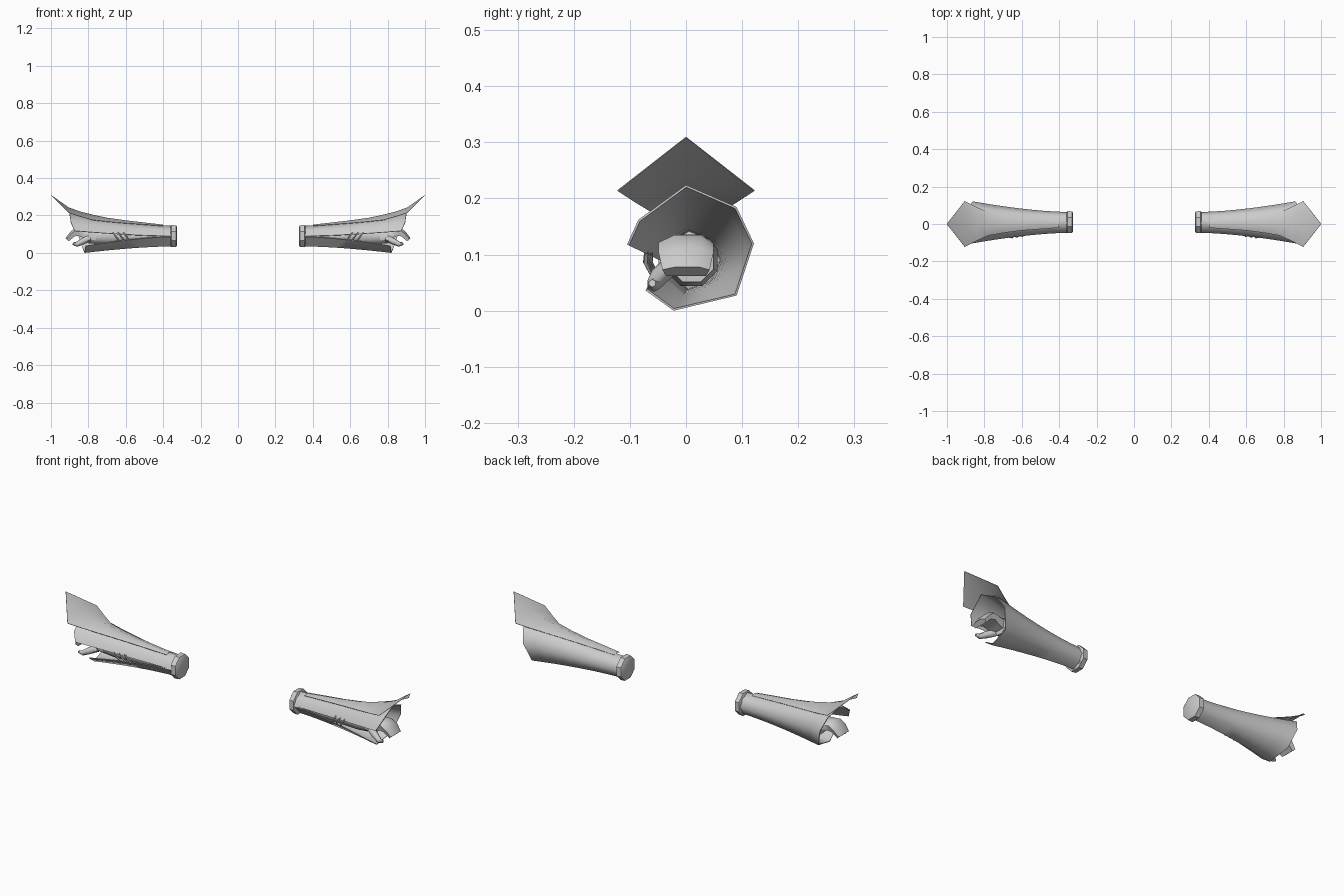
import bpy, bmesh, math
from mathutils import Vector

cube = bpy.data.objects.get("Cube")
if cube:
    bpy.data.objects.remove(cube, do_unlink=True)

grey = bpy.data.materials.new("plain_grey")
grey.use_nodes = True
GREY = (0.6, 0.6, 0.6, 1)
grey.diffuse_color = GREY
grey.node_tree.nodes["Principled BSDF"].inputs["Base Color"].default_value = GREY


def loft(name, rings, closed=True, caps=True, thickness=0, angle=60):
    """Skin matching rings of points, then mirror to the other arm."""
    bm = bmesh.new()
    rows = [[bm.verts.new(p) for p in ring] for ring in rings]
    n = len(rows[0])
    for a, b in zip(rows, rows[1:]):
        for j in range(n if closed else n - 1):
            k = (j + 1) % n
            bm.faces.new((a[j], b[j], b[k], a[k]))
    if closed and caps:
        bm.faces.new(rows[0])
        bm.faces.new(rows[-1])
    bmesh.ops.remove_doubles(bm, verts=bm.verts, dist=0.0002)
    if closed:
        bmesh.ops.recalc_face_normals(bm, faces=bm.faces)
    mesh = bpy.data.meshes.new(name)
    bm.to_mesh(mesh)
    bm.free()
    mesh.materials.append(grey)
    ob = bpy.data.objects.new(name, mesh)
    bpy.context.collection.objects.link(ob)
    bpy.ops.object.select_all(action='DESELECT')
    ob.select_set(True)
    bpy.context.view_layer.objects.active = ob
    if thickness:
        solid = ob.modifiers.new("thickness", 'SOLIDIFY')
        solid.thickness, solid.offset = thickness, -1
        bpy.ops.object.modifier_apply(modifier="thickness")
    ob.modifiers.new("other_arm", 'MIRROR').use_axis[0] = True
    bpy.ops.object.modifier_apply(modifier="other_arm")
    bpy.ops.object.shade_smooth_by_angle(angle=math.radians(angle))
    return ob


def round_ring(x, r, sides=8, cy=0.01, cz=0.09):
    return [(x, cy + r * math.sin(math.tau * (i + .5) / sides),
             cz + r * math.cos(math.tau * (i + .5) / sides)) for i in range(sides)]


def tube(name, path, radii, sides=6):
    """Tapered tube along a short path."""
    pts = [Vector(p) for p in path]
    rings = []
    for i, p in enumerate(pts):
        d = (pts[min(i + 1, len(pts) - 1)] - pts[max(i - 1, 0)]).normalized()
        u = d.cross(Vector((0, 1, 0))).normalized()
        v = d.cross(u)
        rings.append([p + radii[i] * (u * math.cos(math.tau * k / sides) +
                                      v * math.sin(math.tau * k / sides))
                      for k in range(sides)])
    return loft(name, rings)


# Flared sleeve: open at the front along a widening slit
start = [(-.047, .090), (-.033, .122), (.005, .145), (.046, .128),
         (.064, .090), (.046, .050), (.002, .035), (-.046, .086)]
end = [(.872, -.105, .118), (.893, -.085, .162), (.902, 0, .224), (.885, .090, .185),
       (.862, .121, .120), (.832, .090, .027), (.820, -.022, 0), (.815, -.072, .036)]
rings = []
for i in range(9):
    t = i / 8
    f = t ** 1.6
    rings.append([(.35 + t * (e[0] - .35), s[0] + f * (e[1] - s[0]), s[1] + f * (e[2] - s[1]))
                  for s, e in zip(start, end)])
loft("sleeve", rings, closed=False, thickness=0.004)

# Cuff at the elbow end
loft("cuff", [round_ring(x, r) for x, r in
              ((.325, .052), (.331, .062), (.356, .064), (.362, .052))], angle=40)

# Arm inside the sleeve
loft("forearm", [round_ring(x, r) for x, r in ((.36, .044), (.6, .047), (.70, .05), (.80, .042))])

# Pointed guard plate running along the top of the sleeve
plate = [(.40, .151, .020, .145), (.60, .174, .035, .159), (.70, .188, .048, .168),
         (.78, .205, .062, .177), (.84, .220, .090, .194), (.905, .243, .122, .215),
         (1.0, .31, 0, .31)]
loft("guard_plate", [[(x, -w, zs), (x, 0, z), (x, w, zs)] for x, z, w, zs in plate],
     closed=False, thickness=0.002)

# Mitten-shaped hand curling downwards: x, z, half width, half thickness, bend
rings = []
for x, z, w, h, bend in ((.76, .092, .036, .034, 0), (.82, .102, .042, .032, 0),
                         (.86, .111, .049, .025, 20), (.886, .098, .049, .018, 42),
                         (.912, .069, .042, .014, 50)):
    a = math.radians(bend)
    shape = ((-1, .45), (-.45, 1), (.55, 1), (1, .4), (.85, -.8), (-.85, -.8))
    rings.append([(x + v * h * math.sin(a), u * w, z + v * h * math.cos(a)) for u, v in shape])
loft("hand", rings)

# Thumb
tube("thumb", [(.795, -.030, .078), (.83, -.047, .062), (.862, -.058, .046), (.883, -.060, .049)],
     [.018, .017, .013, .007])

# Laces crossing the slit
for i in range(3):
    x = .595 + i * .028
    y = -.060 - i * .004
    tube(f"lace_{i + 1}", [(x - .012, y + .006, .066), (x + .002, y - .004, .086),
                           (x + .018, y - .002, .110)], [.004, .005, .004], 5)
